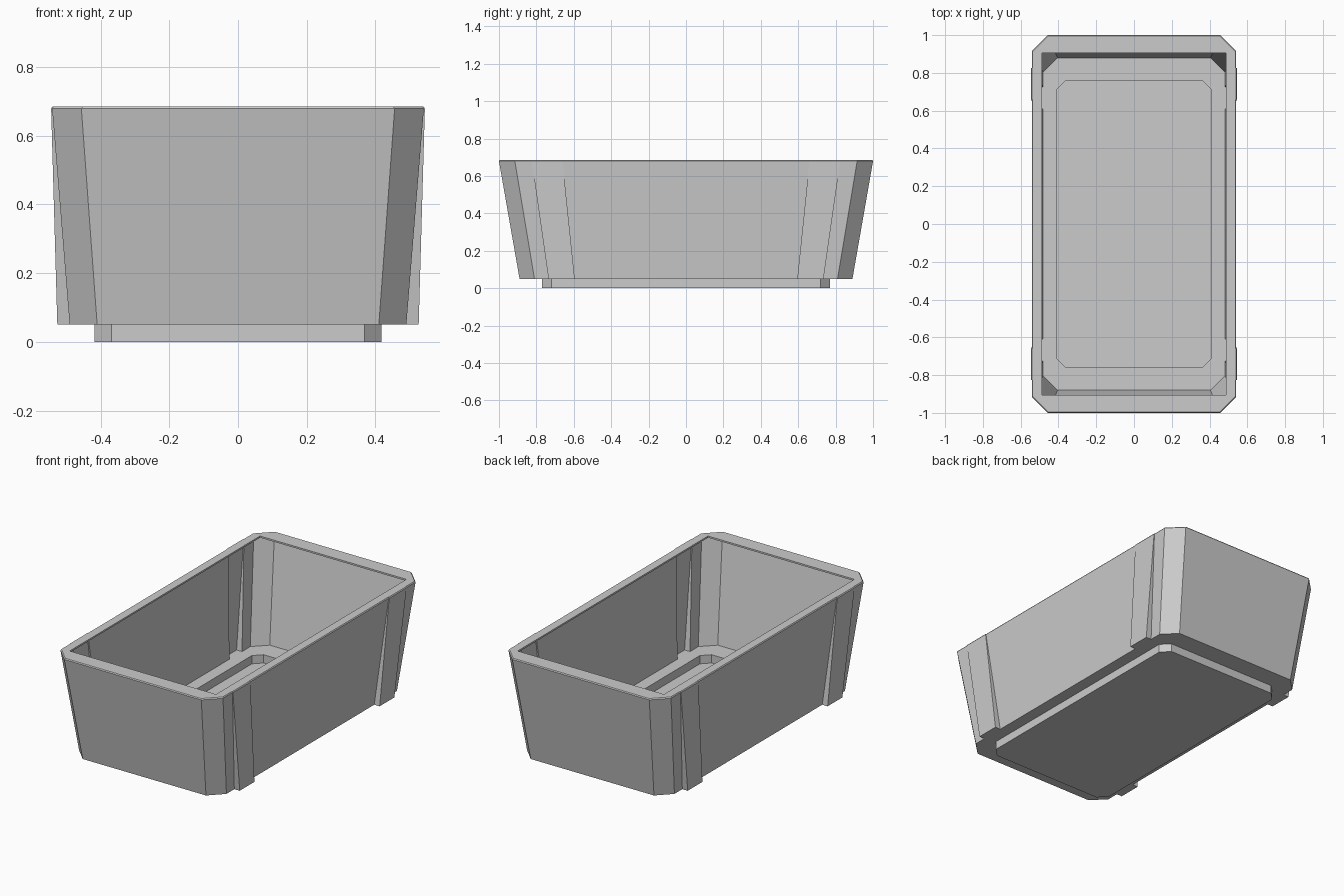
import bpy, bmesh

if "Cube" in bpy.data.objects:
    bpy.data.objects.remove(bpy.data.objects["Cube"])


def ring(bm, hx, hy, c, z, rib=(0.6, 0.68), bulge=0.0):
    """Chamfered rectangle loop with two stepped ribs on each long side."""
    a, b = rib
    x, xr = hx, hx + bulge
    # front-to-back points of the right side
    side = [(hx - c, -hy), (x, -hy + c),
            (x, -b), (xr, -b), (xr, -a), (x, -a),
            (x, a), (xr, a), (xr, b), (x, b),
            (x, hy - c), (hx - c, hy)]
    pts = side + [(-px, -py) for px, py in side]
    return [bm.verts.new((px, py, z)) for px, py in pts]


bm = bmesh.new()
top_rib = (0.66, 0.825)
loops = [
    # outside of the foot
    ring(bm, 0.418, 0.77, 0.05, 0.0),
    ring(bm, 0.418, 0.77, 0.05, 0.05),
    # outside of the tapered wall, ribs fading out towards the top
    ring(bm, 0.49, 0.89, 0.08, 0.05, (0.595, 0.735), 0.036),
    ring(bm, 0.541, 1.0, 0.085, 0.679, top_rib, 0.003),
    # rim and inward lip
    ring(bm, 0.537, 0.996, 0.085, 0.685, top_rib, 0.003),
    ring(bm, 0.487, 0.905, 0.0, 0.685, top_rib),
    ring(bm, 0.487, 0.905, 0.0, 0.675, top_rib),
    # inside of the wall
    ring(bm, 0.531, 0.989, 0.081, 0.675, (0.669, 0.815), 0.003),
    ring(bm, 0.481, 0.880, 0.076, 0.06, (0.605, 0.725), 0.036),
    # inside of the foot
    ring(bm, 0.408, 0.76, 0.046, 0.06),
    ring(bm, 0.408, 0.76, 0.046, 0.01),
]
bm.faces.new(loops[0][::-1])
bm.faces.new(loops[-1])
for lo, hi in zip(loops, loops[1:]):
    n = len(lo)
    for i in range(n):
        j = (i + 1) % n
        bm.faces.new((lo[i], lo[j], hi[j], hi[i]))
bmesh.ops.remove_doubles(bm, verts=bm.verts, dist=0.0005)
bmesh.ops.recalc_face_normals(bm, faces=bm.faces)

mesh = bpy.data.meshes.new("crate_shell")
bm.to_mesh(mesh)
bm.free()
crate = bpy.data.objects.new("crate_shell", mesh)
bpy.context.collection.objects.link(crate)
